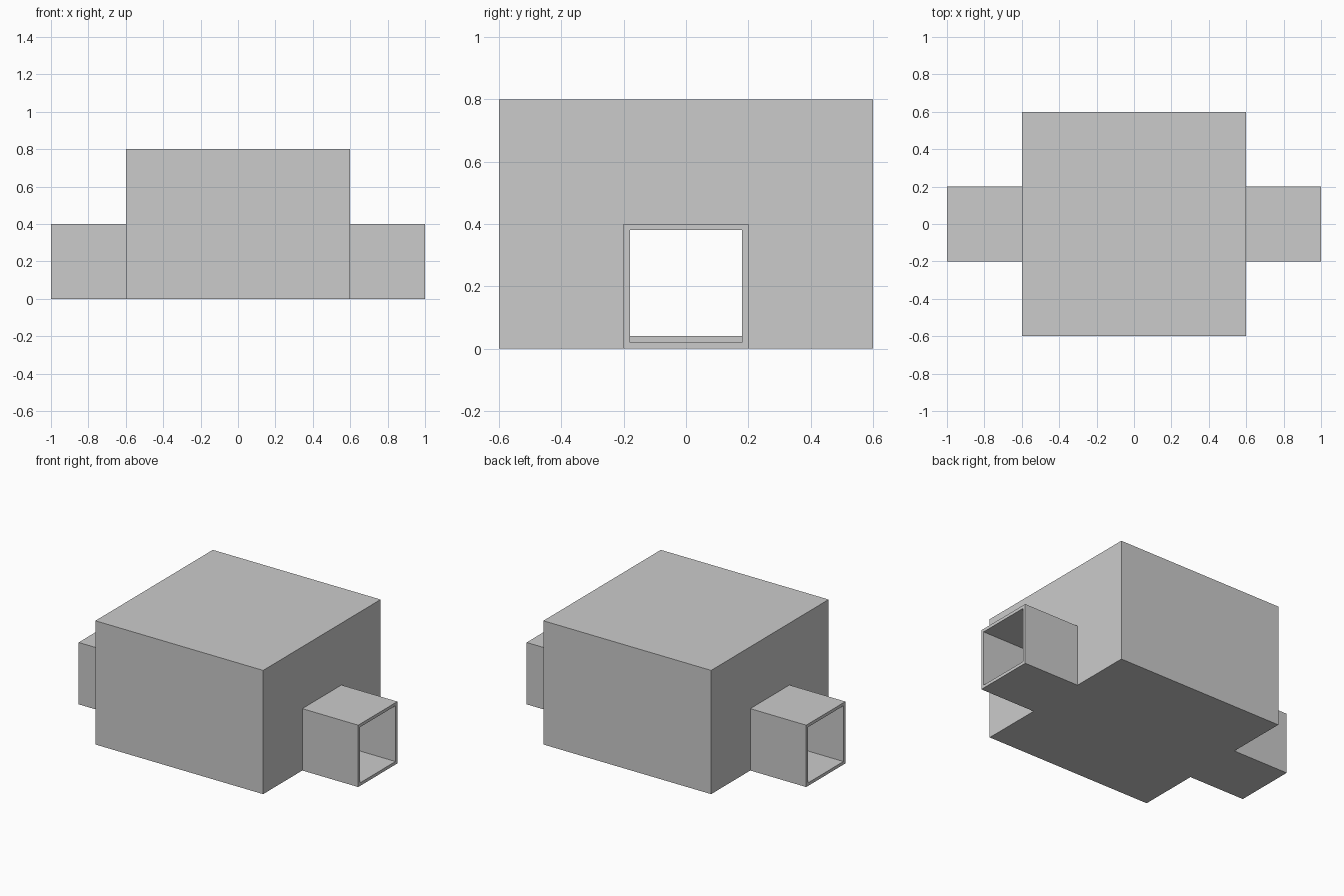
import bpy

if "Cube" in bpy.data.objects:
    bpy.data.objects.remove(bpy.data.objects["Cube"])


def box(name, x, y, z):
    """Box spanning the given (low, high) ranges."""
    spans = (x, y, z)
    bpy.ops.mesh.primitive_cube_add(size=1, location=[(a + b) / 2 for a, b in spans])
    ob = bpy.context.object
    ob.name = name
    ob.scale = [b - a for a, b in spans]
    bpy.ops.object.transform_apply(location=True, rotation=False, scale=True)
    return ob


def combine(target, tool, operation):
    """Apply a boolean and remove the helper."""
    mod = target.modifiers.new(operation.lower(), 'BOOLEAN')
    mod.operation = operation
    mod.solver = 'EXACT'
    mod.object = tool
    bpy.context.view_layer.objects.active = target
    bpy.ops.object.modifier_apply(modifier=mod.name)
    bpy.data.objects.remove(tool, do_unlink=True)


# Central chamber with a square duct crossing it along x
housing = box("duct_housing", (-0.6, 0.6), (-0.6, 0.6), (0, 0.8))
combine(housing, box("duct", (-1, 1), (-0.2, 0.2), (0, 0.4)), 'UNION')

# Hollow interior of the chamber
combine(housing, box("chamber_void", (-0.56, 0.56), (-0.56, 0.56), (0.04, 0.76)),
        'DIFFERENCE')

# Open passage through each duct end, leaving a small step at the chamber floor
for side in (-1, 1):
    x = sorted((side * 0.56, side * 1.1))
    combine(housing, box("passage", x, (-0.18, 0.18), (0.02, 0.38)), 'DIFFERENCE')
